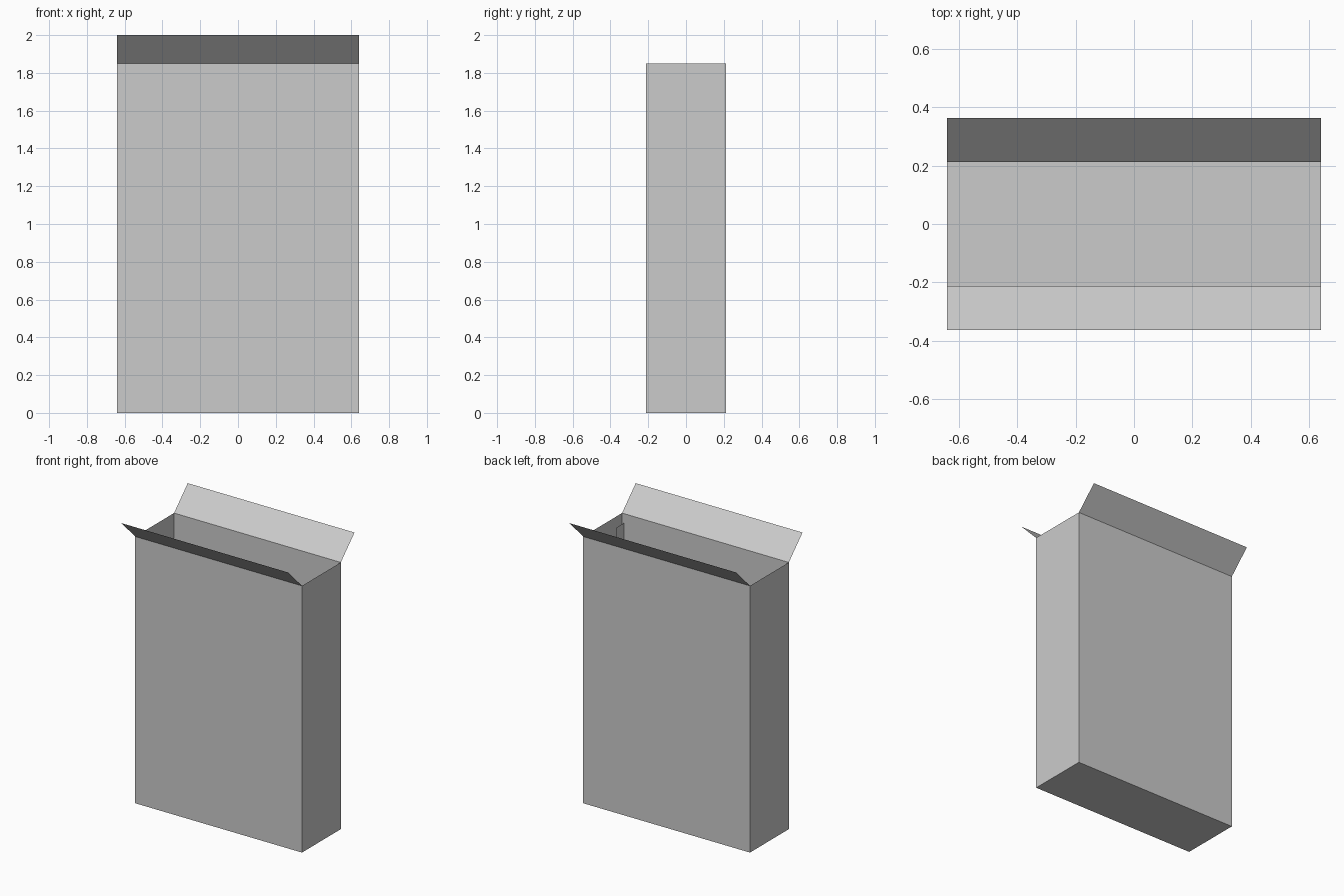
import bpy

if "Cube" in bpy.data.objects:
    bpy.data.objects.remove(bpy.data.objects["Cube"])

W, D, H = 0.64, 0.213, 1.85   # half width, half depth, wall height
FLAP = 0.15                   # flap reach, outwards and upwards


def sheet(name, verts, faces):
    mesh = bpy.data.meshes.new(name)
    mesh.from_pydata(verts, [], faces)
    obj = bpy.data.objects.new(name, mesh)
    bpy.context.collection.objects.link(obj)
    return obj


# Open-topped carton: floor and four thin walls
corners = [(-W, -D), (W, -D), (W, D), (-W, D)]
verts = [(x, y, z) for z in (0, H) for x, y in corners]
walls = [(i, (i + 1) % 4, (i + 1) % 4 + 4, i + 4) for i in range(4)]
sheet("carton_body", verts, [(3, 2, 1, 0)] + walls)

# Long top flaps, folded outwards at 45 degrees
for name, s in (("front_flap", -1), ("back_flap", 1)):
    loop = (0, 1, 2, 3) if s < 0 else (3, 2, 1, 0)
    sheet(name, [(-W, s * D, H), (W, s * D, H),
                 (W, s * (D + FLAP), H + FLAP),
                 (-W, s * (D + FLAP), H + FLAP)], [loop])

# Glue tab inside the right wall, along the front corner
TAB_X, TAB_Y, LOW, HIGH = W - 0.015, -D + 0.08, 0.07, 1.785
sheet("glue_tab", [(TAB_X, -D, LOW), (TAB_X, TAB_Y, LOW),
                   (TAB_X, TAB_Y, HIGH), (TAB_X, -D, HIGH)], [(3, 2, 1, 0)])
